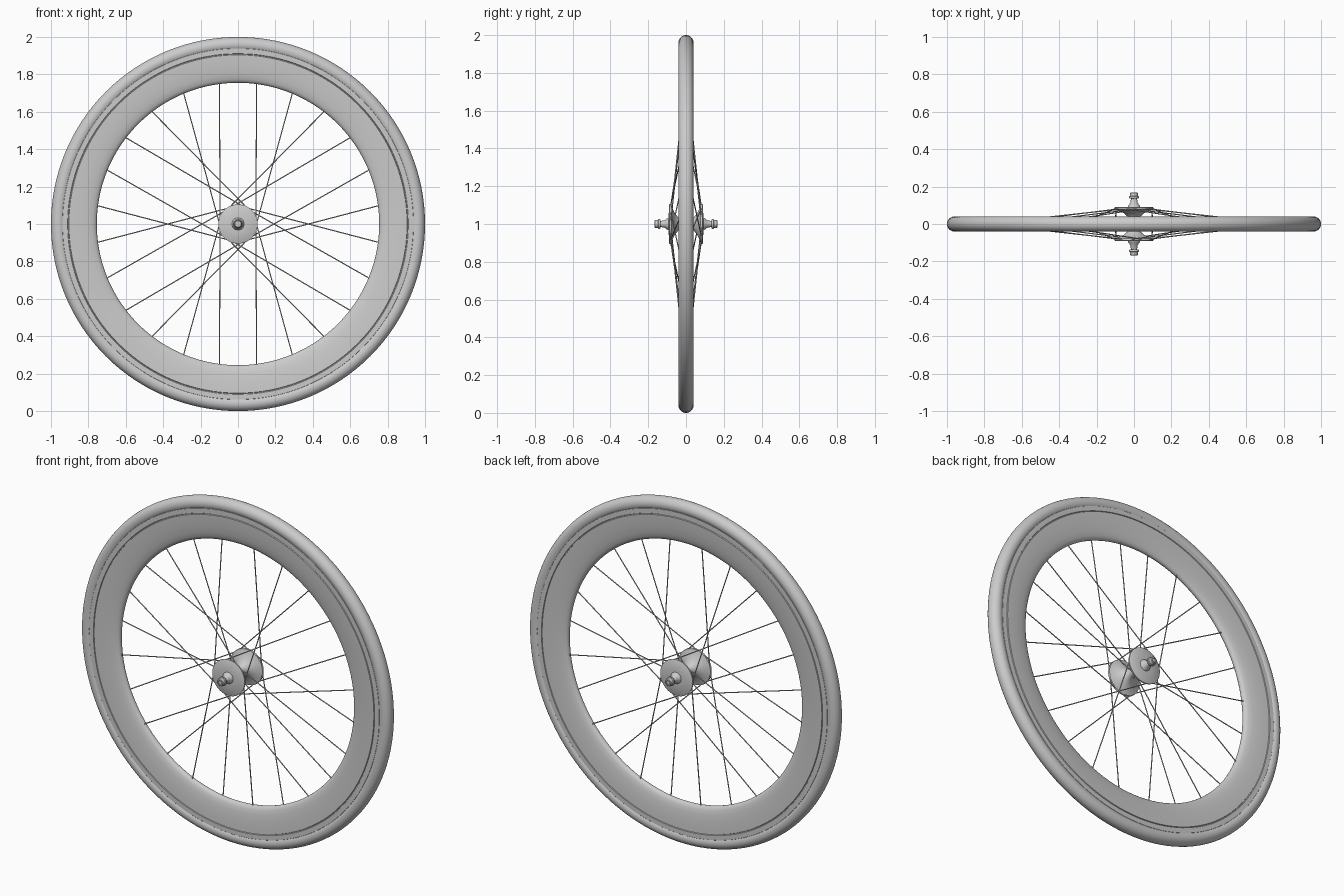
import bpy, bmesh, math
from mathutils import Vector

if "Cube" in bpy.data.objects:
    bpy.data.objects.remove(bpy.data.objects["Cube"])

CENTRE = Vector((0, 0, 1))


def finish(bm, name, angle=35):
    bmesh.ops.recalc_face_normals(bm, faces=bm.faces)
    mesh = bpy.data.meshes.new(name)
    bm.to_mesh(mesh)
    bm.free()
    ob = bpy.data.objects.new(name, mesh)
    bpy.context.collection.objects.link(ob)
    bpy.ops.object.select_all(action='DESELECT')
    ob.select_set(True)
    bpy.context.view_layer.objects.active = ob
    bpy.ops.object.shade_smooth_by_angle(angle=math.radians(angle))
    return ob


def lathe(name, profile, segments, closed=True, angle=35):
    """Revolve (radius, y) points about the wheel axle."""
    bm = bmesh.new()
    verts = [bm.verts.new((r, y, 1)) for r, y in profile]
    pairs = list(zip(verts, verts[1:] + verts[:1])) if closed else list(zip(verts, verts[1:]))
    edges = [bm.edges.new(p) for p in pairs]
    bmesh.ops.spin(bm, geom=verts + edges, cent=CENTRE, axis=(0, 1, 0),
                   angle=math.tau, steps=segments, use_duplicate=False)
    bmesh.ops.remove_doubles(bm, verts=bm.verts, dist=1e-5)
    return finish(bm, name, angle)


def mirrored(half):
    """Complete a symmetric section from its +y half."""
    return half + [(r, -y) for r, y in reversed(half) if y > 0]


# Tyre: rounded section tucked into the rim
tyre = [(0.96 + 0.04 * math.cos(math.radians(a)), 0.04 * math.sin(math.radians(a)))
        for a in range(0, 121, 10)]
lathe("tyre", mirrored(tyre + [(0.932, 0.030)]), 128)

# Deep rim: rounded inner edge, swelling sides, groove and brake track
rim = [(0.755, 0.0), (0.757, 0.008), (0.763, 0.015), (0.775, 0.021), (0.80, 0.027),
       (0.84, 0.032), (0.88, 0.035), (0.904, 0.036), (0.906, 0.031), (0.909, 0.031),
       (0.911, 0.035), (0.938, 0.035), (0.942, 0.031), (0.942, 0.0)]
lathe("rim", mirrored(rim), 128, angle=30)

# Hub shell: flared flanges joined by a slim waist
hub = [(0.022, 0.0), (0.024, 0.02), (0.034, 0.04), (0.055, 0.058), (0.085, 0.072),
       (0.103, 0.078), (0.105, 0.082), (0.105, 0.088), (0.102, 0.090), (0.034, 0.092)]
shell = [(r, -y) for r, y in reversed(hub)] + hub[1:]
lathe("hub", [(0, -0.092)] + shell + [(0, 0.092)], 48, closed=False)

# Axle ends: tapered cone, spacer and stepped end cap
cap = [(0.034, 0.090), (0.030, 0.100), (0.020, 0.112), (0.016, 0.135), (0.024, 0.136),
       (0.026, 0.140), (0.026, 0.146), (0.022, 0.149), (0.020, 0.165), (0.017, 0.168),
       (0.012, 0.168), (0.012, 0.162), (0.0, 0.162)]
for side, name in ((-1, "axle_end_front"), (1, "axle_end_back")):
    lathe(name, [(r, y * side) for r, y in cap], 24, closed=False)


def polar(radius, degrees, y):
    """Point on the wheel, angle measured from the top toward -x."""
    a = math.radians(degrees)
    return CENTRE + Vector((-radius * math.sin(a), y, radius * math.cos(a)))


# Spokes: 24 tangent spokes alternating between the flanges, crossing in pairs
for i in range(24):
    lean = -1 if i % 4 < 2 else 1
    side = -1 if i % 2 == 0 else 1
    outer = 7.5 + 15 * i
    start = polar(0.765, outer, side * 0.004)
    end = polar(0.095, outer + lean * 7.5 - lean * 90, side * 0.085)
    axis = end - start
    bm = bmesh.new()
    bmesh.ops.create_cone(bm, cap_ends=True, segments=8, radius1=0.003, radius2=0.003,
                          depth=axis.length)
    rot = axis.to_track_quat('Z', 'Y').to_matrix().to_4x4()
    bmesh.ops.transform(bm, matrix=rot, verts=bm.verts)
    bmesh.ops.translate(bm, vec=(start + end) / 2, verts=bm.verts)
    finish(bm, f"spoke_{i + 1}", 50)
